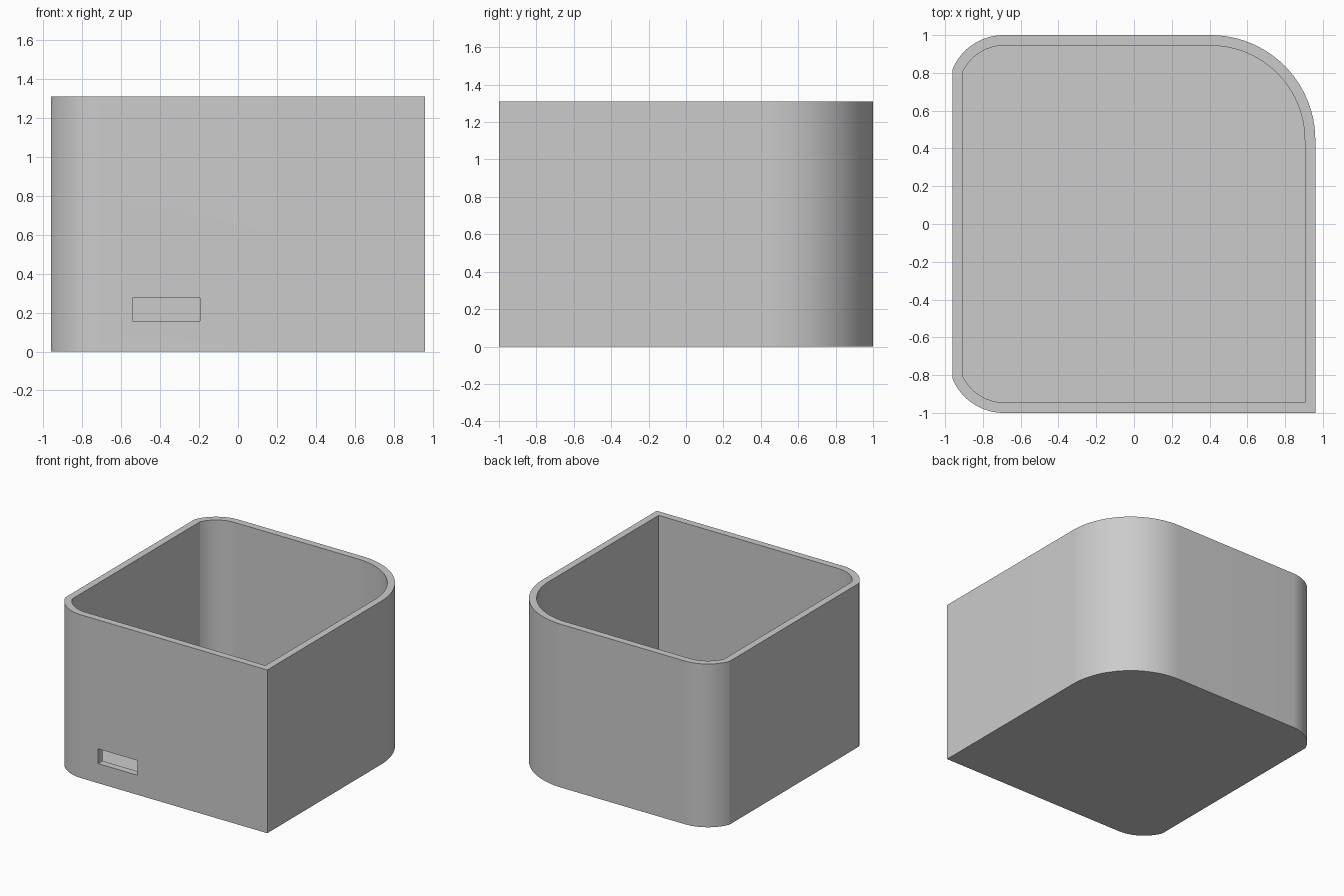
import bpy
import bmesh
from math import cos, sin, radians, sqrt, asin
from mathutils import Vector

HALF_X, HALF_Y, HEIGHT = 0.96, 1.0, 1.31
WALL, FLOOR = 0.056, 0.06
STEPS = 24

cube = bpy.data.objects.get("Cube")
if cube:
    bpy.data.objects.remove(cube, do_unlink=True)

grey = bpy.data.materials.new("light_grey")
grey.use_nodes = True
colour = (0.6, 0.6, 0.6, 1)
grey.diffuse_color = colour
grey.node_tree.nodes["Principled BSDF"].inputs["Base Color"].default_value = colour


def arc(cx, cy, r, start, end):
    """Points along a circular arc, angles in degrees."""
    return [Vector((cx + r * cos(radians(start + (end - start) * i / STEPS)),
                    cy + r * sin(radians(start + (end - start) * i / STEPS))))
            for i in range(STEPS + 1)]


def outline(inset):
    """Counter-clockwise plan: square front left corner, large back left
    curve and two small curves cut short by the right wall."""
    big, small = 0.555 - inset, 0.293 - inset
    cx, cy = -0.69, HALF_Y - 0.293
    reach = cx + HALF_X - inset
    # angle at which each small curve meets the flat right wall
    lift = 90 - asin(reach / small) * 57.29578
    points = [Vector((HALF_X - inset, inset - HALF_Y))]
    points += arc(HALF_X - 0.555, HALF_Y - 0.555, big, 0, 90)
    points += arc(cx, cy, small, 90, 180 - lift)
    points += arc(cx, -cy, small, 180 + lift, 270)
    return points


def add_object(name, bm):
    mesh = bpy.data.meshes.new(name)
    bmesh.ops.recalc_face_normals(bm, faces=bm.faces)
    bm.to_mesh(mesh)
    bm.free()
    obj = bpy.data.objects.new(name, mesh)
    bpy.context.collection.objects.link(obj)
    obj.data.materials.append(grey)
    return obj


# Open tray: outer skin, rim, inner skin and floor as stacked rings
bm = bmesh.new()
rings = [[bm.verts.new((p.x, p.y, z)) for p in outline(inset)]
         for inset, z in ((0, 0), (0, HEIGHT), (WALL, HEIGHT), (WALL, FLOOR))]
count = len(rings[0])
for low, high in zip(rings, rings[1:]):
    for i in range(count):
        j = (i + 1) % count
        bm.faces.new((low[i], low[j], high[j], high[i]))
bm.faces.new(rings[0][::-1])
bm.faces.new(rings[-1])
case = add_object("open_case", bm)

# Rectangular port through the front wall
bm = bmesh.new()
bmesh.ops.create_cube(bm, size=1)
bmesh.ops.scale(bm, vec=(0.348, 0.3, 0.118), verts=bm.verts)
bmesh.ops.translate(bm, vec=(-0.368, -HALF_Y, 0.216), verts=bm.verts)
cutter = add_object("port_cutter", bm)
cutter.hide_render = True

cut = case.modifiers.new("port", "BOOLEAN")
cut.operation = "DIFFERENCE"
cut.solver = "EXACT"
cut.object = cutter

bpy.ops.object.select_all(action="DESELECT")
case.select_set(True)
bpy.context.view_layer.objects.active = case
bpy.ops.object.modifier_apply(modifier=cut.name)
bpy.data.objects.remove(cutter, do_unlink=True)
bpy.ops.object.shade_smooth_by_angle(angle=radians(12))
